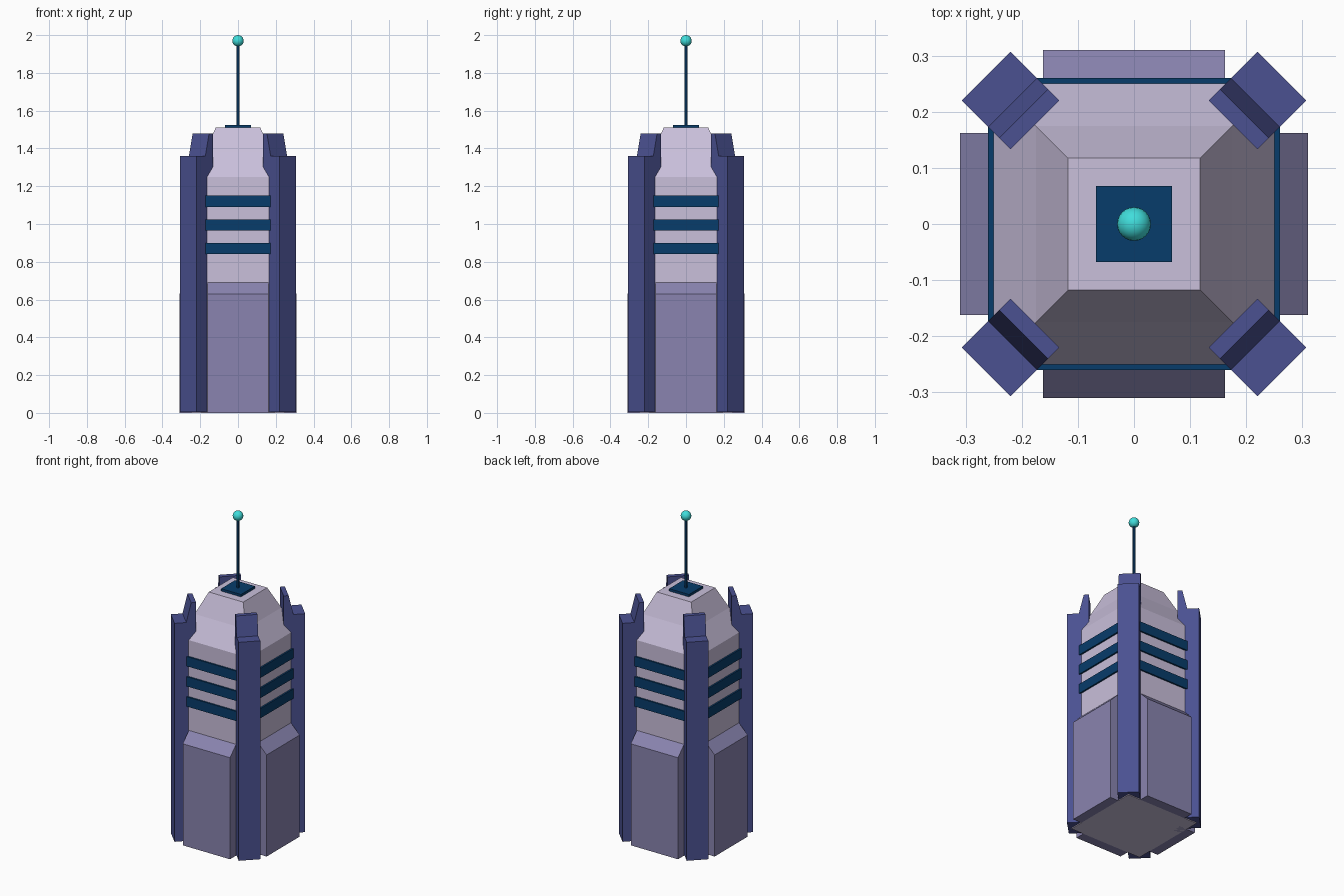
import bpy, bmesh, math
from mathutils import Matrix

if "Cube" in bpy.data.objects:
    bpy.data.objects.remove(bpy.data.objects["Cube"])


def material(name, rgb):
    # sRGB bytes to linear colour
    m = bpy.data.materials.new(name)
    m.diffuse_color = [(c / 255) ** 2.2 for c in rgb] + [1]
    m.use_nodes = True
    m.node_tree.nodes["Principled BSDF"].inputs["Base Color"].default_value = m.diffuse_color
    return m


WALL = material("pale_wall", (200, 190, 218))
PANEL = material("mauve_panel", (136, 131, 174))
PILLAR = material("indigo_pillar", (76, 82, 144))
TRIM = material("navy_trim", (16, 62, 106))
GLOW = material("cyan_beacon", (66, 220, 218))


def finish(name, bm, mat):
    bmesh.ops.recalc_face_normals(bm, faces=bm.faces)
    me = bpy.data.meshes.new(name)
    bm.to_mesh(me)
    bm.free()
    me.materials.append(mat)
    ob = bpy.data.objects.new(name, me)
    bpy.context.collection.objects.link(ob)
    return ob


def square_loft(name, profile, mat):
    # stack of square rings, profile = (half width, z)
    bm = bmesh.new()
    rings = [[bm.verts.new((sx * h, sy * h, z))
              for sx, sy in ((-1, -1), (1, -1), (1, 1), (-1, 1))] for h, z in profile]
    for a, b in zip(rings, rings[1:]):
        for i in range(4):
            j = (i + 1) % 4
            bm.faces.new((a[i], a[j], b[j], b[i]))
    bm.faces.new(rings[0][::-1])
    bm.faces.new(rings[-1])
    return finish(name, bm, mat)


def extruded(name, profile, half, angle, mat):
    # (radius, z) profile extruded sideways, then turned about z
    bm = bmesh.new()
    a = [bm.verts.new((r, -half, z)) for r, z in profile]
    b = [bm.verts.new((r, half, z)) for r, z in profile]
    n = len(profile)
    bm.faces.new(a)
    bm.faces.new(b[::-1])
    for i in range(n):
        j = (i + 1) % n
        bm.faces.new((a[i], b[i], b[j], a[j]))
    bm.transform(Matrix.Rotation(angle, 4, 'Z'))
    return finish(name, bm, mat)


# Tower body with two-step tapered crown
square_loft("tower_body", [(0.25, 0), (0.25, 1.25), (0.175, 1.38), (0.118, 1.51)], WALL)

# Horizontal bands
for i, z in enumerate((0.84, 0.965, 1.09)):
    square_loft(f"band_{i + 1}", [(0.26, z), (0.26, z + 0.06)], TRIM)

# Side panels and corner pillars
panel_profile = [(0.2, 0), (0.31, 0), (0.31, 0.63), (0.25, 0.69), (0.2, 0.69)]
pillar_profile = [(0.25, 0.005), (0.373, 0.005), (0.373, 1.36),
                  (0.306, 1.36), (0.278, 1.48), (0.25, 1.48)]
for i in range(4):
    turn = i * math.pi / 2
    extruded(f"side_panel_{i + 1}", panel_profile, 0.162, turn, PANEL)
    extruded(f"corner_pillar_{i + 1}", pillar_profile, 0.0615, turn + math.pi / 4, PILLAR)

# Roof plate
square_loft("roof_plate", [(0.068, 1.505), (0.068, 1.525)], TRIM)

# Antenna mast
bpy.ops.mesh.primitive_cylinder_add(vertices=12, radius=0.008, depth=0.45, location=(0, 0, 1.745))
mast = bpy.context.object
mast.name = "antenna_mast"
mast.data.materials.append(TRIM)
bpy.ops.object.shade_smooth_by_angle()

# Beacon ball
bpy.ops.mesh.primitive_uv_sphere_add(segments=24, ring_count=12, radius=0.03, location=(0, 0, 1.97))
ball = bpy.context.object
ball.name = "beacon_ball"
ball.data.materials.append(GLOW)
bpy.ops.object.shade_smooth_by_angle()
